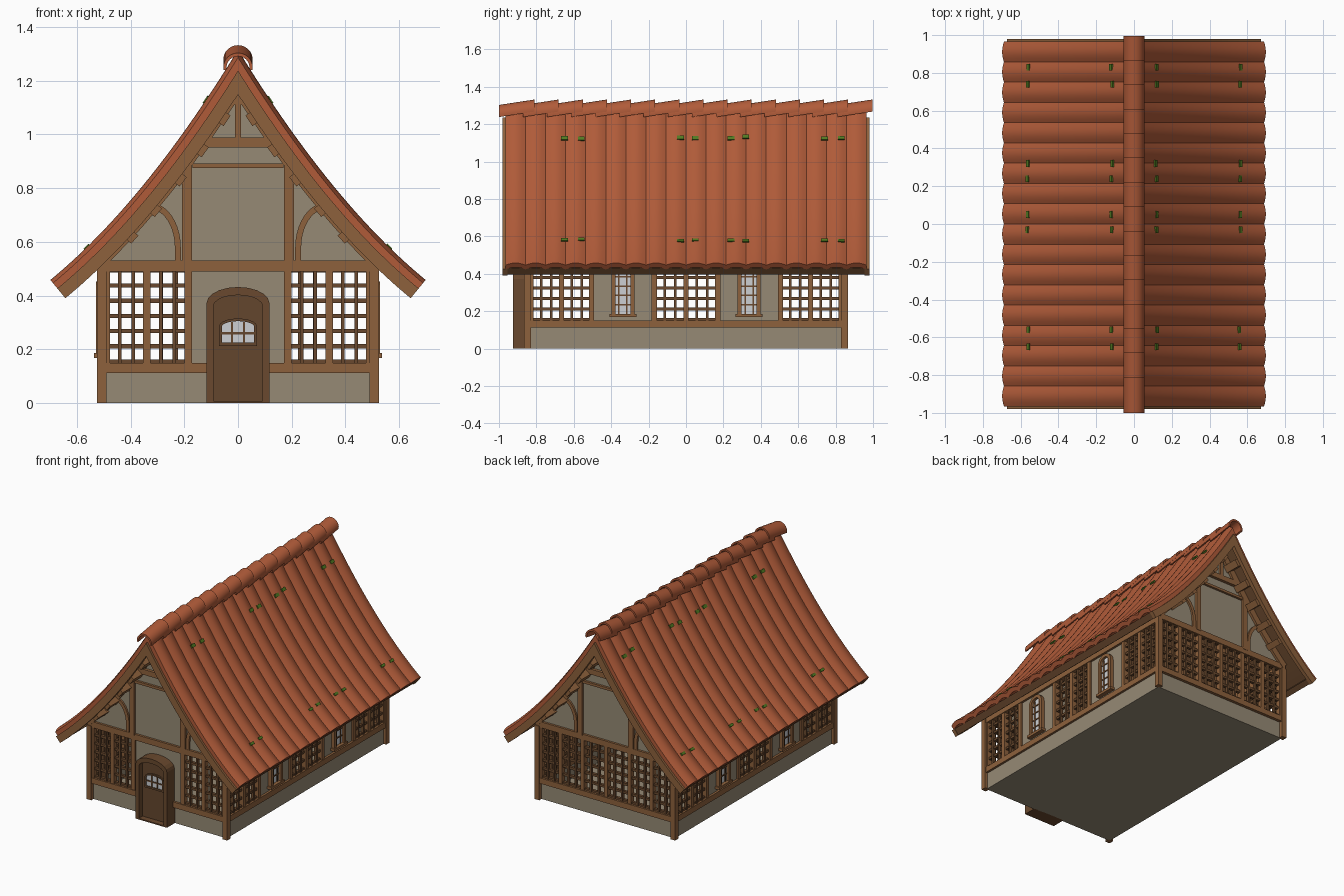
import bpy, bmesh, math, random

if "Cube" in bpy.data.objects:
    bpy.data.objects.remove(bpy.data.objects["Cube"])
random.seed(3)

def material(name, r, g, b):
    lin = lambda c: ((c / 255 + 0.055) / 1.055) ** 2.4
    m = bpy.data.materials.new(name)
    m.diffuse_color = (lin(r), lin(g), lin(b), 1)
    m.use_nodes = True
    m.node_tree.nodes["Principled BSDF"].inputs["Base Color"].default_value = m.diffuse_color
    return m

TILE = material("clay tile", 176, 91, 57)
TIMBER = material("timber", 141, 97, 60)
DARK = material("dark timber", 106, 73, 46)
DOOR = material("door wood", 100, 70, 45)
PLASTER = material("plaster", 150, 138, 117)
GLASS = material("pale glass", 205, 208, 212)
MOSS = material("moss", 82, 122, 34)

def finish(bm, name, mat, smooth=False):
    bmesh.ops.remove_doubles(bm, verts=bm.verts, dist=1e-5)
    bmesh.ops.recalc_face_normals(bm, faces=bm.faces)
    me = bpy.data.meshes.new(name)
    bm.to_mesh(me)
    bm.free()
    ob = bpy.data.objects.new(name, me)
    bpy.context.collection.objects.link(ob)
    me.materials.append(mat)
    if smooth:
        bpy.ops.object.select_all(action='DESELECT')
        ob.select_set(True)
        bpy.context.view_layer.objects.active = ob
        bpy.ops.object.shade_smooth_by_angle(angle=math.radians(30))

# a wall-local point: u along the wall, w outward from the centre, z up
PLACE = {"front": lambda u, w, z: (u, -w, z), "back": lambda u, w, z: (u, w, z),
         "right": lambda u, w, z: (w, u, z), "left": lambda u, w, z: (-w, u, z)}

def part(name, mat, prisms):
    """One object made of outlines (side, points, w0, w1) extruded through the wall."""
    bm = bmesh.new()
    for side, pts, w0, w1 in prisms:
        pts = [p for i, p in enumerate(pts) if math.dist(p, pts[i - 1]) > 1e-4]
        a, b = [[bm.verts.new(PLACE[side](u, w, z)) for u, z in pts] for w in (w0, w1)]
        bm.faces.new(a)
        bm.faces.new(b[::-1])
        for i in range(len(a)):
            bm.faces.new((a[i - 1], a[i], b[i], b[i - 1]))
    # merge nothing between prisms: they only touch
    bmesh.ops.recalc_face_normals(bm, faces=bm.faces)
    finish(bm, name, mat)

def shell(bm, top, bottom):
    """Closed solid between two point grids of equal size."""
    a, b = [[[bm.verts.new(p) for p in row] for row in g] for g in (top, bottom)]
    n, m = len(a), len(a[0])
    for g in (a, b):
        for i in range(n - 1):
            for j in range(m - 1):
                bm.faces.new((g[i][j], g[i + 1][j], g[i + 1][j + 1], g[i][j + 1]))
    for j in range(m - 1):
        for i in (0, n - 1):
            bm.faces.new((a[i][j], a[i][j + 1], b[i][j + 1], b[i][j]))
    for i in range(n - 1):
        for j in (0, m - 1):
            bm.faces.new((a[i][j], a[i + 1][j], b[i + 1][j], b[i][j]))

def rect(u0, u1, z0, z1):
    return [(u0, z0), (u1, z0), (u1, z1), (u0, z1)]

def arch(uc, half, z0, spring, rise, n=10):
    top = [(uc + half * math.cos(math.pi * i / n), spring + rise * math.sin(math.pi * i / n)) for i in range(n + 1)]
    return [(uc + half, z0)] + top + [(uc - half, z0)]

def roof(t, d=0.0):
    """Point on the flared roof curve, d below the tile surface."""
    s = abs(t)
    m = -1.62 + 1.16 * s
    L = math.hypot(1, m)
    x, z = s + d * m / L, 1.29 - 1.62 * s + 0.58 * s * s - d / L
    if x < 0 or s < 1e-6:
        x, z = 0.0, 1.29 - d * 1.904
    return math.copysign(x, t), z

def chevron(d0, d1, tmax):
    ts = [tmax * i / 24 for i in range(-24, 25)]
    return [roof(t, d0) for t in ts] + [roof(t, d1) for t in reversed(ts)]

def bar_on_roof(t0, t1, d0, d1):
    return [roof(t0, d0), roof(t1, d0), roof(t1, d1), roof(t0, d1)]

ENDS, SIDES = ("front", "back"), ("right", "left")

# plinth, floor and plastered panels
plaster = [(s, rect(-.5, .5, 0, .12), .815, .84) for s in ENDS]
plaster += [(s, rect(-.84, .84, 0, .12), .485, .505) for s in SIDES]
part("plinth_walls", PLASTER, plaster)
part("floor", PLASTER, [("right", rect(-.83, .83, 0, .02), -.5, .5)])
panels = [("front", rect(-.175, .175, .12, .5), .825, .845)]
panels += [(s, rect(c - .17, c + .17, .12, .5), .485, .505) for s in SIDES for c in (-.3375, .3375)]
part("wall_panels", PLASTER, panels)
gable = [roof(.69 * i / 24, .04) for i in range(-24, 25)]
gable = [(max(-.52, min(.52, x)), z) for x, z in gable if z > .495]
part("gable_walls", PLASTER, [(s, gable, .825, .845) for s in ENDS])

# main frame: corner posts, sill beams and wall plates
part("corner_posts", TIMBER, [(s, rect(x - .0175, x + .0175, 0, .5), .83, .865)
                              for s in ENDS for x in (-.5075, .5075)])
beams = [(s, rect(-.52, .52, z0, z1), .82, .86) for s in ENDS for z0, z1 in ((.112, .15), (.49, .53))]
beams += [(s, rect(-.85, .85, z0, z1), .48, .52) for s in SIDES for z0, z1 in ((.112, .15), (.47, .52))]
part("sill_and_plate_beams", TIMBER, beams)

# lattice openings with posts between the panels
posts, bars = [], []
def lattice(side, edges, w, z1):
    for u in edges:
        posts.append((side, rect(u - .014, u + .014, .15, z1), w - .028, w + .006))
    for a, b in zip(edges, edges[1:]):
        n = 3
        for i in range(1, n):
            u = a + (b - a) * i / n
            bars.append((side, rect(u - .0065, u + .0065, .15, z1), w - .018, w + .002))
        for k in range(7):
            z = .155 + .0565 * k
            bars.append((side, rect(a, b, z - .008, z + .008), w - .024, w - .004))
lattice("front", (-.49, -.34, -.185), .85, .495)
lattice("front", (.185, .34, .49), .85, .495)
lattice("back", (-.49, -.34, -.175, 0, .175, .34, .49), .85, .495)
for s in SIDES:
    lattice(s, (-.83, -.665, -.505), .51, .49)
    lattice(s, (-.17, 0, .17), .51, .49)
    lattice(s, (.505, .665, .83), .51, .49)
part("lattice_posts", TIMBER, posts)
part("lattice_bars", DARK, bars)

# gable timbers, the same at both ends
studs = []
for s in ENDS:
    studs += [(s, rect(-.17, .17, .875, .892), .84, .86), (s, rect(-.14, .14, .952, .988), .84, .865),
              (s, rect(-.011, .011, .98, 1.16), .84, .86), (s, chevron(.035, .085, .56), .835, .862)]
    for k in (-1, 1):
        studs.append((s, rect(k * .19 - .018, k * .19 + .018, .52, .91), .84, .862))
        arcs = []
        for rx, rz in ((.117, .167), (.095, .143)):
            angs = [math.radians(180 - 9 * i) for i in range(10)]
            arcs.append([(k * (.33 - rx), .52)] +
                        [(k * (.33 + rx * math.cos(a)), .58 + rz * math.sin(a)) for a in angs])
        studs.append((s, arcs[0] + arcs[1][::-1], .84, .858))
part("gable_timbers", TIMBER, studs)

# roof woodwork
part("roof_deck", DARK, [("back", chevron(.028, .042, .685), -.955, .955)])
part("barge_boards", TIMBER, [(s, chevron(.028, .075, .69), .955, .98) for s in ENDS])
purlins = [("back", bar_on_roof(k * (t - .013), k * (t + .013), .04, .096), -.957, .957)
           for k in (-1, 1) for t in (.12, .2, .28, .37, .455)]
part("purlins", TIMBER, purlins)
part("eave_boards", DARK, [("back", bar_on_roof(k * .66, k * .687, .03, .072), -.957, .957) for k in (-1, 1)])

# scalloped tile covering, from eave to eave
WAVES, SEG, AMP, END = 18, 6, .015, .965
def tile_grid(depth):
    rows = []
    for i in range(-24, 25):
        row = []
        for j in range(WAVES * SEG + 1):
            y = -END + 2 * END * j / (WAVES * SEG)
            x, z = roof(.69 * i / 24, depth - AMP * abs(math.sin(math.pi * j / SEG)))
            row.append((x, y, z))
        rows.append(row)
    return rows
bm = bmesh.new()
shell(bm, tile_grid(.002), tile_grid(.032))
finish(bm, "roof_tiles", TILE, True)

# overlapping ridge tiles, each raised at its back end
bm = bmesh.new()
for k in range(15):
    y0 = -1 + .129 * k
    grids = []
    for r in (.055, .043):
        angs = [math.radians(-10 + 200 * i / 14) for i in range(15)]
        grids.append([[(r * math.cos(a), y, zc + r * math.sin(a)) for y, zc in ((y0, 1.248), (y0 + .19, 1.277))]
                      for a in angs])
    shell(bm, *grids)
finish(bm, "ridge_tiles", TILE, True)

# small moss tufts on the tiles
tufts = []
for k in (-1, 1):
    for t in (.109, .553):
        for y in (-.65, -.56, -.03, .05, .24, .32, .74, .83):
            u = t + random.uniform(-.004, .004)
            tufts.append(("back", bar_on_roof(k * (u - .006), k * (u + .006), -.017, -.008), y - .018, y + .018))
part("moss_tufts", MOSS, tufts)

# arched side windows
frames, panes, muntins = [], [], []
for s in SIDES:
    for c in (-.3375, .3375):
        frames.append((s, arch(c, .062, .18, .39, .062) + arch(c, .04, .18, .39, .04)[::-1], .5, .528))
        frames.append((s, rect(c - .072, c + .072, .168, .186), .5, .535))
        panes.append((s, arch(c, .041, .186, .39, .041), .504, .511))
        muntins += [(s, rect(c + u - .004, c + u + .004, .186, .42), .508, .516) for u in (-.022, .022)]
        muntins += [(s, rect(c - .041, c + .041, z - .004, z + .004), .508, .516) for z in (.235, .285, .335, .385)]
part("window_frames", TIMBER, frames)
part("window_panes", GLASS, panes)
part("window_muntins", DARK, muntins)

# arched front door with a small glazed light
part("door_leaf", DOOR, [("front", arch(0, .094, .006, .36, .045), .84, .885)])
part("door_frame", DARK, [("front", arch(0, .117, 0, .372, .06) + arch(0, .092, 0, .36, .042)[::-1], .83, .925),
                          ("front", rect(-.117, .117, 0, .008), .83, .925)])
part("door_light", GLASS, [("front", arch(0, .06, .225, .285, .02), .88, .888)])
part("door_light_bars", DOOR,
     [("front", rect(u - .004, u + .004, .225, .302), .885, .893) for u in (-.022, .022)] +
     [("front", rect(-.06, .06, .256, .264), .885, .893),
      ("front", arch(0, .07, .215, .287, .028) + arch(0, .06, .215, .285, .02)[::-1], .88, .895),
      ("front", rect(-.07, .07, .213, .225), .88, .895)])
